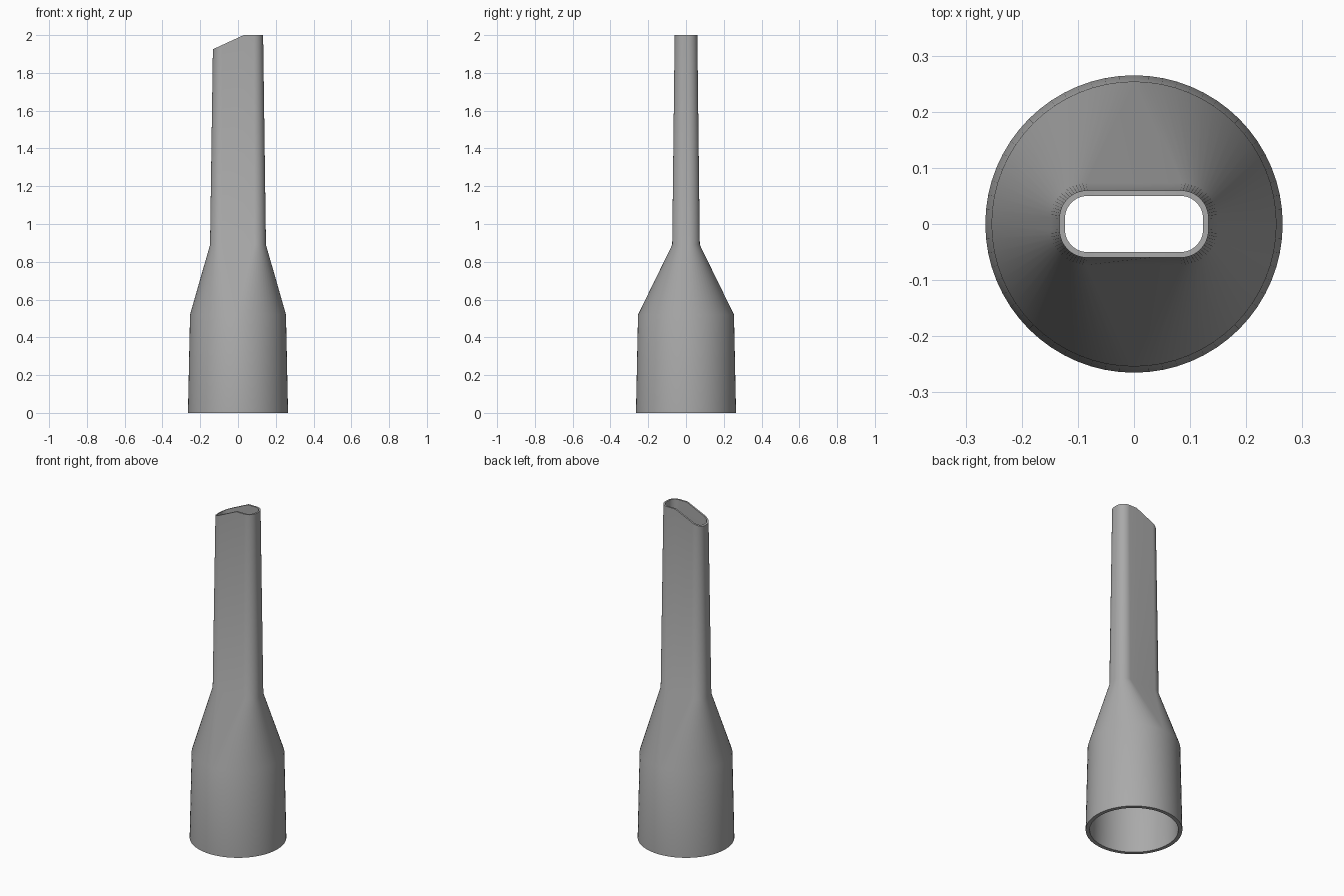
import bpy
import bmesh
from math import cos, sin, pi, radians

cube = bpy.data.objects.get("Cube")
if cube:
    bpy.data.objects.remove(cube)

STEPS = 16       # segments per quarter turn
KINK = 0.03      # where the slanted tip meets the level tip


def section(half_x, half_y, radius):
    """Rounded slot outline; a circle when all three sizes are equal."""
    cx, cy = half_x - radius, half_y - radius
    points = []
    for quarter, (sx, sy) in enumerate([(1, 1), (-1, 1), (-1, -1), (1, -1)]):
        for i in range(STEPS + 1):
            a = (quarter + i / STEPS) * pi / 2
            points.append((sx * cx + radius * cos(a), sy * cy + radius * sin(a)))
        if quarter in (0, 2):          # extra point on the long flat sides
            points.append((min(KINK, cx), sy * half_y))
    return points


def tip_height(x):
    return min(2.0, 2.0 + (x - KINK) * 0.46)


# Levels: height, half width, half depth, corner radius, wall thickness
levels = [
    (0.0, 0.265, 0.265, 0.265, 0.022),
    (0.52, 0.254, 0.254, 0.254, 0.02),
    (0.89, 0.148, 0.073, 0.062, 0.013),
    (2.0, 0.133, 0.06, 0.05, 0.01),
]

bm = bmesh.new()


def ring(level, inner):
    z, hx, hy, r, wall = level
    t = wall if inner else 0
    return [bm.verts.new((x, y, tip_height(x) if z == 2.0 else z))
            for x, y in section(hx - t, hy - t, r - t)]


# Up the outside, over the tip, down the inside and back across the base rim
rings = [ring(l, False) for l in levels] + [ring(l, True) for l in reversed(levels)]
for low, high in zip(rings, rings[1:] + rings[:1]):
    for i in range(len(low)):
        j = (i + 1) % len(low)
        bm.faces.new((low[i], low[j], high[j], high[i]))
bmesh.ops.remove_doubles(bm, verts=bm.verts, dist=0.00005)
bmesh.ops.recalc_face_normals(bm, faces=bm.faces)

mesh = bpy.data.meshes.new("nozzle")
bm.to_mesh(mesh)
bm.free()
nozzle = bpy.data.objects.new("nozzle", mesh)
bpy.context.collection.objects.link(nozzle)

# Plain grey plastic
grey = bpy.data.materials.new("grey plastic")
grey.use_nodes = True
colour = (0.4, 0.4, 0.4, 1)
grey.diffuse_color = colour
grey.node_tree.nodes["Principled BSDF"].inputs["Base Color"].default_value = colour
mesh.materials.append(grey)

bpy.ops.object.select_all(action='DESELECT')
nozzle.select_set(True)
bpy.context.view_layer.objects.active = nozzle
bpy.ops.object.shade_smooth_by_angle(angle=radians(30))
